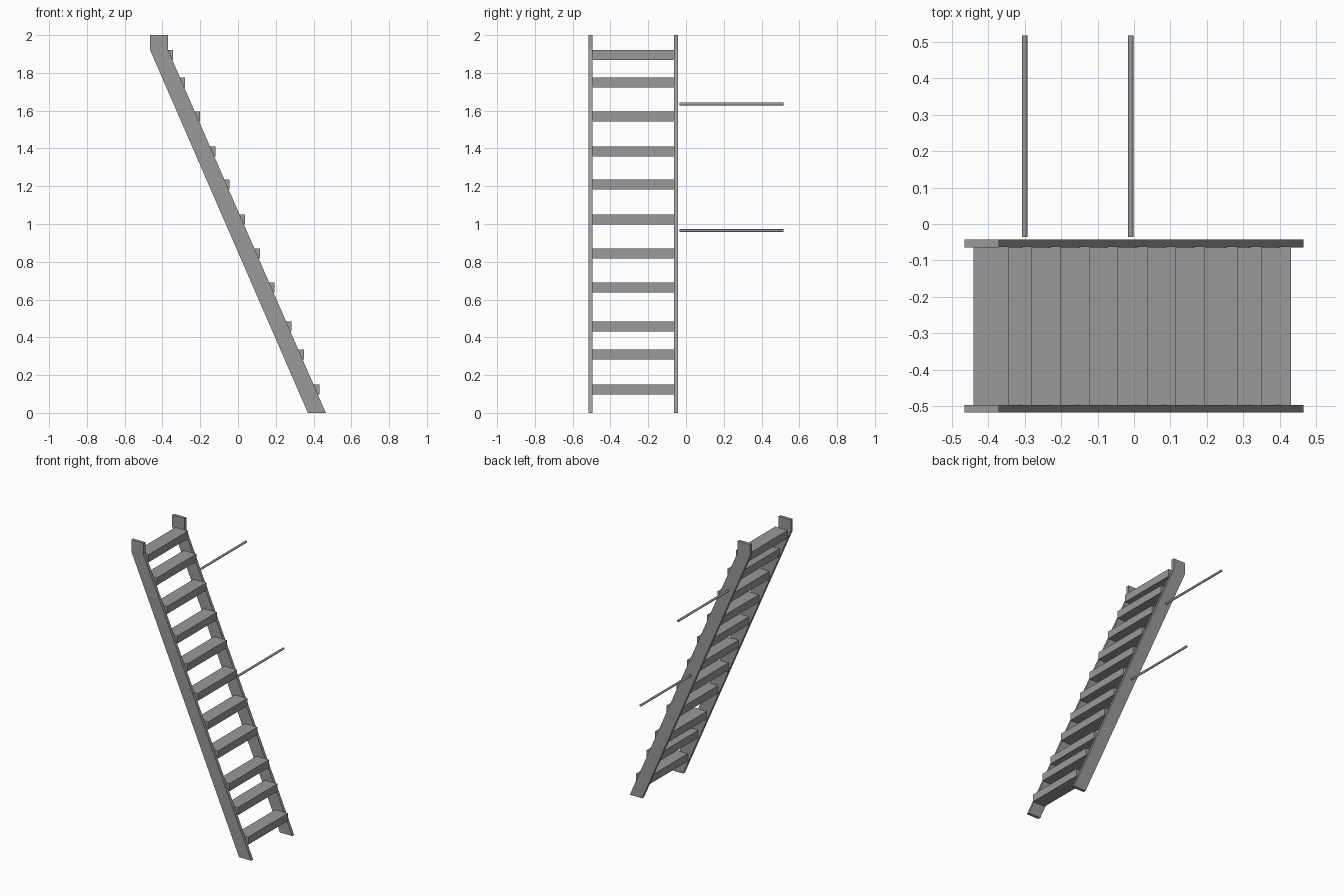
import bpy
import bmesh
from math import pi
from mathutils import Matrix, Vector

if "Cube" in bpy.data.objects:
    bpy.data.objects.remove(bpy.data.objects["Cube"], do_unlink=True)

grey = bpy.data.materials.new("plain grey")
grey.use_nodes = True
colour = (0.32, 0.32, 0.32, 1)
grey.diffuse_color = colour
grey.node_tree.nodes["Principled BSDF"].inputs["Base Color"].default_value = colour


def finish(name, bm):
    bmesh.ops.recalc_face_normals(bm, faces=bm.faces)
    mesh = bpy.data.meshes.new(name)
    bm.to_mesh(mesh)
    bm.free()
    mesh.materials.append(grey)
    obj = bpy.data.objects.new(name, mesh)
    bpy.context.collection.objects.link(obj)
    return obj


def extrude_profile(name, points, y0, y1):
    """Extrude an x-z outline from y0 to y1."""
    bm = bmesh.new()
    face = bm.faces.new([bm.verts.new((x, y0, z)) for x, z in points])
    result = bmesh.ops.extrude_face_region(bm, geom=[face])
    verts = [v for v in result["geom"] if isinstance(v, bmesh.types.BMVert)]
    bmesh.ops.translate(bm, verts=verts, vec=(0, y1 - y0, 0))
    # the starting face is kept by the extrusion and closes the front
    return finish(name, bm)


# Sloping side rails with upright top ends
rail = [(0.37, 0), (0.465, 0), (-0.37, 1.92), (-0.37, 2), (-0.465, 2), (-0.465, 1.92)]
extrude_profile("front_rail", rail, -0.517, -0.496)
extrude_profile("back_rail", rail, -0.064, -0.043)

# Treads: height of each top, following the slope of the rails
tread_tops = [0.15, 0.335, 0.485, 0.69, 0.87, 1.05, 1.235, 1.41, 1.595, 1.775, 1.92]
for i, top in enumerate(tread_tops):
    right = 0.496 - 0.437 * top
    left = right - 0.097
    extrude_profile(f"tread_{i + 1}",
                    [(left, top - 0.053), (right, top - 0.053), (right, top), (left, top)],
                    -0.498, -0.062)

# Round bars reaching out behind the stair
for name, x, z in (("lower_bar", -0.009, 0.965), ("upper_bar", -0.3, 1.635)):
    bm = bmesh.new()
    bmesh.ops.create_cone(bm, cap_ends=True, segments=16, radius1=0.0075,
                          radius2=0.0075, depth=0.552)
    bmesh.ops.transform(bm, verts=bm.verts,
                        matrix=Matrix.Translation(Vector((x, 0.241, z)))
                        @ Matrix.Rotation(pi / 2, 4, "X"))
    bar = finish(name, bm)
    for p in bar.data.polygons:
        p.use_smooth = len(p.vertices) == 4
